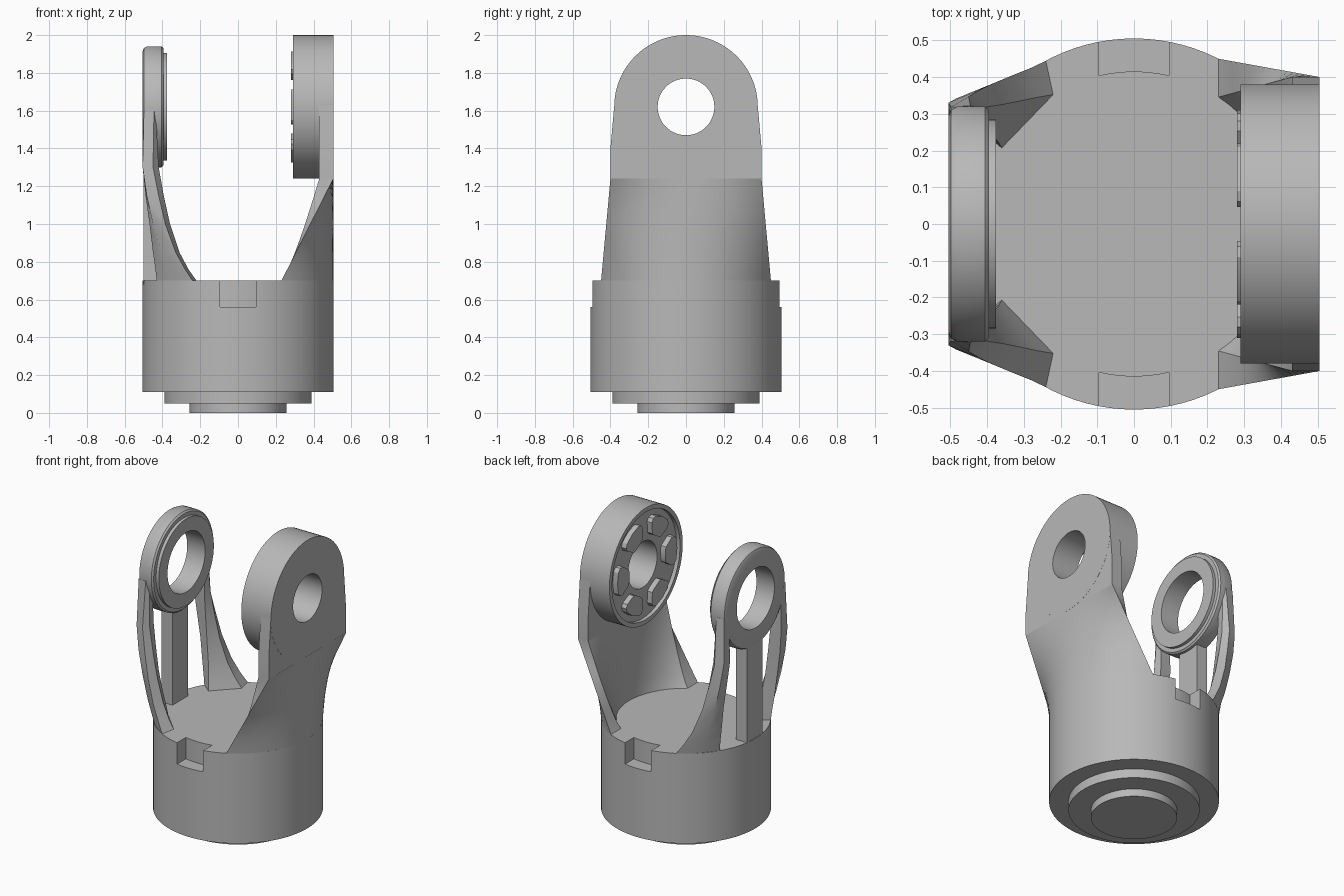
import bpy, bmesh, math
from math import sin, cos, pi, radians

if "Cube" in bpy.data.objects:
    bpy.data.objects.remove(bpy.data.objects["Cube"])

grey = bpy.data.materials.new("light_grey")
grey.diffuse_color = (0.48, 0.48, 0.48, 1)
grey.use_nodes = True
grey.node_tree.nodes["Principled BSDF"].inputs["Base Color"].default_value = grey.diffuse_color
PIVOT = 1.62   # height of both bearing eyes


def finish(name, bm, angle=30):
    bmesh.ops.remove_doubles(bm, verts=bm.verts, dist=1e-5)
    bmesh.ops.recalc_face_normals(bm, faces=bm.faces)
    me = bpy.data.meshes.new(name)
    bm.to_mesh(me)
    bm.free()
    ob = bpy.data.objects.new(name, me)
    bpy.context.collection.objects.link(ob)
    me.materials.append(grey)
    smooth(ob, angle)
    return ob


def smooth(ob, angle=30):
    bpy.ops.object.select_all(action='DESELECT')
    ob.select_set(True)
    bpy.context.view_layer.objects.active = ob
    bpy.ops.object.shade_smooth_by_angle(angle=radians(angle))


def loft(name, rings, closed=False, angle=30):
    """Skin a list of equal closed loops; cap the ends unless the loft closes."""
    bm = bmesh.new()
    vs = [[bm.verts.new(p) for p in ring] for ring in rings]
    n, m = len(vs), len(vs[0])
    for i in range(n if closed else n - 1):
        a, b = vs[i], vs[(i + 1) % n]
        for j in range(m):
            k = (j + 1) % m
            bm.faces.new((a[j], a[k], b[k], b[j]))
    if not closed:
        bm.faces.new(vs[0])
        bm.faces.new(vs[-1])
    return finish(name, bm, angle)


def circle_z(r, z, n=96):
    return [(r * cos(2 * pi * i / n), r * sin(2 * pi * i / n), z) for i in range(n)]


def circle_x(r, x, n=96):
    return [(x, r * cos(2 * pi * i / n), PIVOT + r * sin(2 * pi * i / n)) for i in range(n)]


def mirror_y(ob):
    mod = ob.modifiers.new("mirror", 'MIRROR')
    mod.use_axis = (False, True, False)


# stepped round body
body = loft("body", [circle_z(r, z) for r, z in
                     ((.256, 0), (.256, .05), (.39, .05), (.39, .11), (.505, .11), (.505, .70))])

# notches in the front and back rim
for s in (-1, 1):
    xs = [-.095 + .19 * i / 8 for i in range(9)]
    outline = [(x, s * math.sqrt(.415 ** 2 - x * x)) for x in xs] + [(.095, s * .7), (-.095, s * .7)]
    cutter = loft("notch_cutter", [[(x, y, z) for x, y in outline] for z in (.56, .8)])
    cutter.hide_render = True
    mod = body.modifiers.new("notch", 'BOOLEAN')
    mod.operation = 'DIFFERENCE'
    mod.solver = 'EXACT'
    mod.object = cutter
    bpy.context.view_layer.objects.active = body
    bpy.ops.object.modifier_apply(modifier=mod.name)
    bpy.data.objects.remove(cutter)
smooth(body)

# wide arm: blends from the round wall into a flat plate
rings = []
a_out, a_in = math.acos(.23 / .505), math.acos(.23 / .415)
for i in range(17):
    t = i / 16
    z = .70 + .54 * t
    span = [-1 + j / 12 for j in range(25)]
    w = t ** .8
    outer = [((1 - t) * .505 * cos(s * a_out) + t * .505,
              (1 - t) * .505 * sin(s * a_out) + t * .40 * s, z) for s in span]
    inner = [((1 - w) * .415 * cos(s * a_in) + w * .43,
              (1 - w) * .415 * sin(s * a_in) + w * .40 * s, z) for s in reversed(span)]
    rings.append(outer + inner)
loft("wide_arm", rings)

# flat plate behind the large eye, open around its hole
arc = [(.16 * cos(pi * i / 24), PIVOT - .16 * sin(pi * i / 24)) for i in range(25)]
plate = [(-.375, 1.68), (-.40, 1.40), (-.40, 1.24), (.40, 1.24), (.40, 1.40), (.375, 1.68), (.16, 1.68)]
plate += arc + [(-.16, 1.68)]
loft("wide_arm_plate", [[(x, y, z) for y, z in plate] for x in (.43, .5045)])

# large eye with a recessed inner face
loft("large_eye", [circle_x(r, x) for x, r in
                   ((.505, .15), (.505, .38), (.29, .38), (.29, .352), (.315, .352), (.315, .15))],
     closed=True)

# six drive pads in the recess, with clipped corners
for k in range(6):
    mid = k * pi / 3
    pad = []
    for r, d in ((.19, -10), (.20, -15), (.27, -20), (.295, -18), (.308, -13), (.31, 0),
                 (.308, 13), (.295, 18), (.27, 20), (.20, 15), (.19, 10)):
        a = mid + radians(d)
        pad.append((r * cos(a), PIVOT + r * sin(a)))
    loft("drive_pad", [[(x, y, z) for y, z in pad] for x in (.28, .32)])

# small eye with rounded rim and raised inner collar
loft("small_eye", [circle_x(r, x) for x, r in
                   ((-.505, .195), (-.505, .295), (-.498, .312), (-.482, .32), (-.405, .32),
                    (-.395, .31), (-.395, .285), (-.375, .285), (-.375, .195))], closed=True)

# swept side legs of the small eye
sections = (
    (.70, ((-.22, .352), (-.24, .444), (-.344, .369), (-.43, .265), (-.36, .207))),
    (.76, ((-.262, .345), (-.28, .425), (-.37, .364), (-.437, .268), (-.366, .218))),
    (.85, ((-.31, .335), (-.33, .405), (-.405, .358), (-.45, .273), (-.378, .235))),
    (1.0, ((-.36, .325), (-.385, .382), (-.45, .348), (-.468, .278), (-.40, .25))),
    (1.15, ((-.393, .32), (-.42, .365), (-.483, .342), (-.489, .274), (-.415, .257))),
    (1.3, ((-.42, .315), (-.45, .347), (-.505, .33), (-.505, .265), (-.428, .262))),
    (1.6, ((-.435, .30), (-.445, .322), (-.498, .318), (-.502, .27), (-.435, .27))),
)
leg = loft("side_leg", [[(x, y, z) for x, y in sec] for z, sec in sections], angle=40)
mirror_y(leg)

# straight centre post under the small eye
loft("centre_post", [[(x, y, z) for x, y in
                      ((-.5, -.08), (-.42, -.08), (-.42, .08), (-.5, .08))] for z in (.68, 1.38)])
